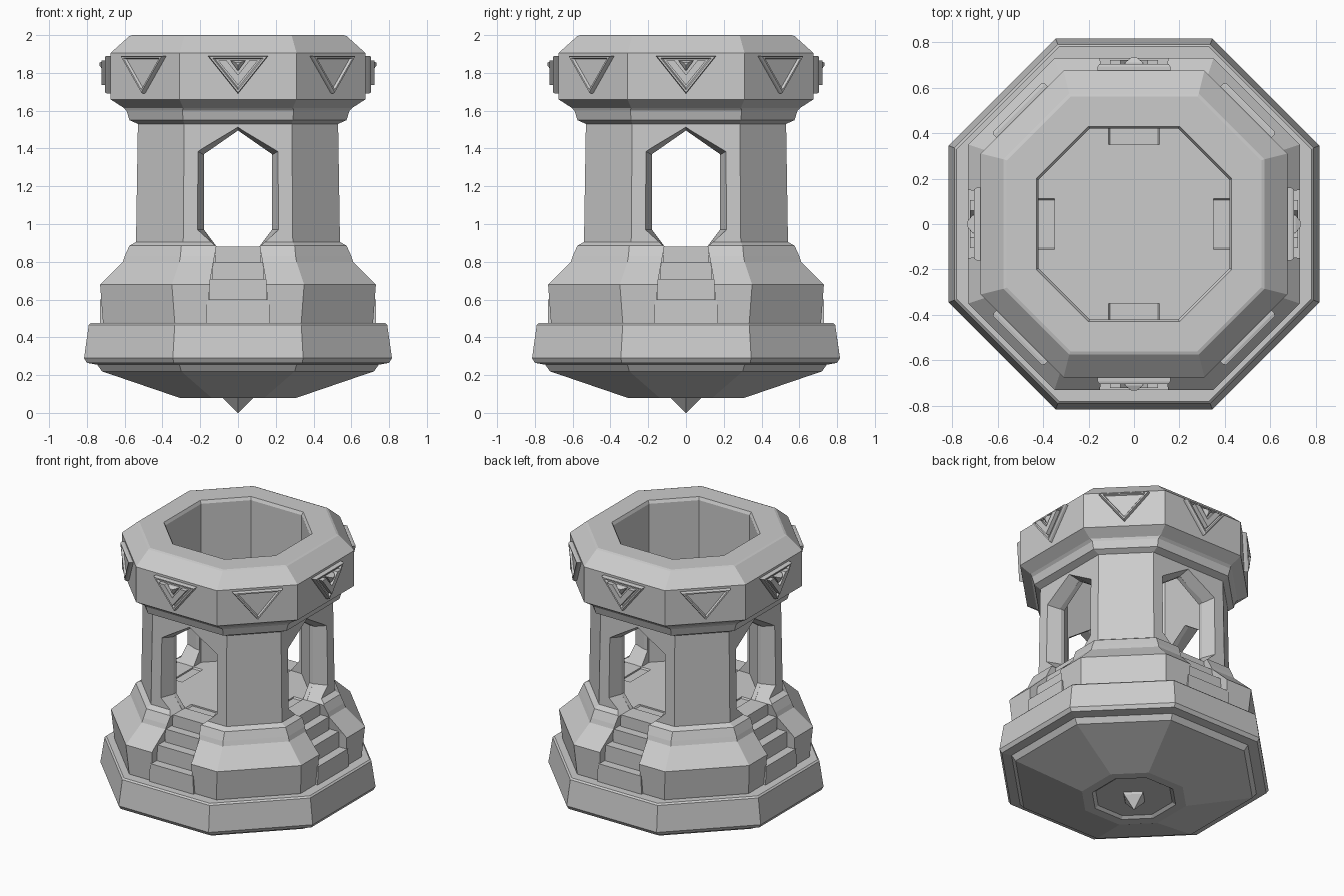
import bpy, bmesh, math
from mathutils import Matrix, Vector

if "Cube" in bpy.data.objects:
    bpy.data.objects.remove(bpy.data.objects["Cube"])

stone = bpy.data.materials.new("grey_stone")
GREY = (0.6, 0.6, 0.6, 1)
stone.diffuse_color = GREY
stone.use_nodes = True
stone.node_tree.nodes["Principled BSDF"].inputs["Base Color"].default_value = GREY


def octagon(z, a, t):
    """Eight corners: flats at distance a on the axes, half width t."""
    pts = []
    for k in range(4):
        turn = Matrix.Rotation(k * math.pi / 2, 3, "Z")
        pts += [turn @ Vector((-t, -a, z)), turn @ Vector((t, -a, z))]
    return pts


def facing(outline, r):
    """Place an outline of (across, height) points at distance r in front."""
    return [Vector((u, -r, z)) for u, z in outline]


def loft(name, sections, angle=0.0):
    """Skin matching sections, cap both ends and turn the part about z."""
    bm = bmesh.new()
    rings = [[bm.verts.new(p) for p in s] for s in sections]
    n = len(rings[0])
    for low, high in zip(rings, rings[1:]):
        for i in range(n):
            j = (i + 1) % n
            bm.faces.new((low[i], low[j], high[j], high[i]))
    bm.faces.new(rings[0][::-1])
    bm.faces.new(rings[-1])
    bmesh.ops.recalc_face_normals(bm, faces=bm.faces)
    bm.transform(Matrix.Rotation(angle, 4, "Z"))
    mesh = bpy.data.meshes.new(name)
    bm.to_mesh(mesh)
    bm.free()
    mesh.materials.append(stone)
    ob = bpy.data.objects.new(name, mesh)
    bpy.context.collection.objects.link(ob)
    return ob


def mirrored(half):
    """Complete an outline that runs up the right side."""
    return half + [(-u, z) for u, z in reversed(half) if u > 0]


# Base slab with tapered underside and shallow recess below
loft("base_slab", [octagon(*s) for s in (
    (0.095, 0.23, 0.10), (0.08, 0.25, 0.11), (0.08, 0.31, 0.14), (0.22, 0.72, 0.30),
    (0.255, 0.745, 0.31), (0.265, 0.80, 0.34), (0.29, 0.815, 0.345),
    (0.465, 0.79, 0.335), (0.475, 0.78, 0.33))])

# Pointed stud under the base
loft("bottom_stud", [[Vector((x * s, y * s, z)) for x, y in
                      ((0.09, 0), (0, 0.09), (-0.09, 0), (0, -0.09))]
                     for s, z in ((1, 0.1), (0.9, 0.08), (0.02, 0))])

# Tower: drum, walls, cornice, crown and hollow interior
tower = loft("tower", [octagon(*s) for s in (
    (0.44, 0.71, 0.33), (0.48, 0.715, 0.335), (0.68, 0.73, 0.35), (0.80, 0.61, 0.31),
    (0.83, 0.60, 0.305), (0.885, 0.575, 0.30), (0.905, 0.54, 0.29), (1.53, 0.53, 0.285),
    (1.55, 0.575, 0.29), (1.60, 0.59, 0.295), (1.615, 0.605, 0.29), (1.66, 0.675, 0.31),
    (1.905, 0.675, 0.31), (1.995, 0.575, 0.285), (2.0, 0.56, 0.28), (2.0, 0.43, 0.20),
    (1.98, 0.42, 0.195), (0.88, 0.42, 0.195))])

# Arched doorways and stair channels cut through all four sides
door = mirrored([(0.105, 0.87), (0.18, 0.97), (0.18, 1.37), (0, 1.495)])


def channel(w, top):
    return mirrored([(0.165, 0.46), (0.148, 0.70), (0.115, 0.88),
                     (w, 0.97), (w, top - 0.13), (0, top)])


for k in range(4):
    angle = k * math.pi / 2
    cutters = [
        loft("door_cutter", [facing(door, 0.35), facing(door, 0.8)], angle),
        loft("channel_cutter", [facing(channel(0.18, 1.497), 0.45),
                                facing(channel(0.215, 1.515), 0.54),
                                facing(channel(0.216, 1.516), 0.9)], angle)]
    for cutter in cutters:
        cutter.hide_render = True
        cutter.hide_viewport = True
        cutter.display_type = "WIRE"
        mod = tower.modifiers.new(cutter.name, "BOOLEAN")
        mod.operation = "DIFFERENCE"
        mod.solver = "EXACT"
        mod.object = cutter

# Apply the cuts and discard the cutters
bpy.context.view_layer.update()
graph = bpy.context.evaluated_depsgraph_get()
cut_mesh = bpy.data.meshes.new_from_object(tower.evaluated_get(graph))
helpers = [m.object for m in tower.modifiers]
tower.modifiers.clear()
tower.data = cut_mesh
for ob in helpers:
    bpy.data.objects.remove(ob)

# Four steps up to each doorway
for k in range(4):
    for i, (reach, top) in enumerate(((0.73, 0.60), (0.67, 0.71), (0.605, 0.80), (0.545, 0.88))):
        w = 0.17 - 0.015 * i
        block = [(w, 0.46), (w - 0.005, top), (-w + 0.005, top), (-w, 0.46)]
        loft("step", [facing(block, 0.42), facing(block, reach)], k * math.pi / 2)


# Triangular crown ornaments; those above the doors carry a chevron and gem
def triangle(s, r):
    mid = 1.82
    return facing([(u * s, mid + (z - mid) * s)
                   for u, z in ((-0.16, 1.89), (0, 1.69), (0.16, 1.89))], r)


chevron = [(-0.105, 1.865), (0, 1.735), (0.105, 1.865), (0.06, 1.865), (0, 1.79), (-0.06, 1.865)]
gem = [(-0.04, 1.865), (0, 1.81), (0.04, 1.865)]
for k in range(8):
    angle = k * math.pi / 4
    r = 0.70 if k % 2 else 0.68
    loft("crown_triangle", [triangle(1, r - 0.03), triangle(1, r + 0.012), triangle(0.95, r + 0.025),
                            triangle(0.84, r + 0.025), triangle(0.76, r + 0.012)], angle)
    if k % 2 == 0:
        loft("crown_chevron", [facing(chevron, r), facing(chevron, r + 0.042)], angle)
        loft("crown_gem", [facing(gem, r), facing(gem, r + 0.03),
                           facing([(u * 0.3, 1.85 + (z - 1.85) * 0.3) for u, z in gem], r + 0.053)], angle)
